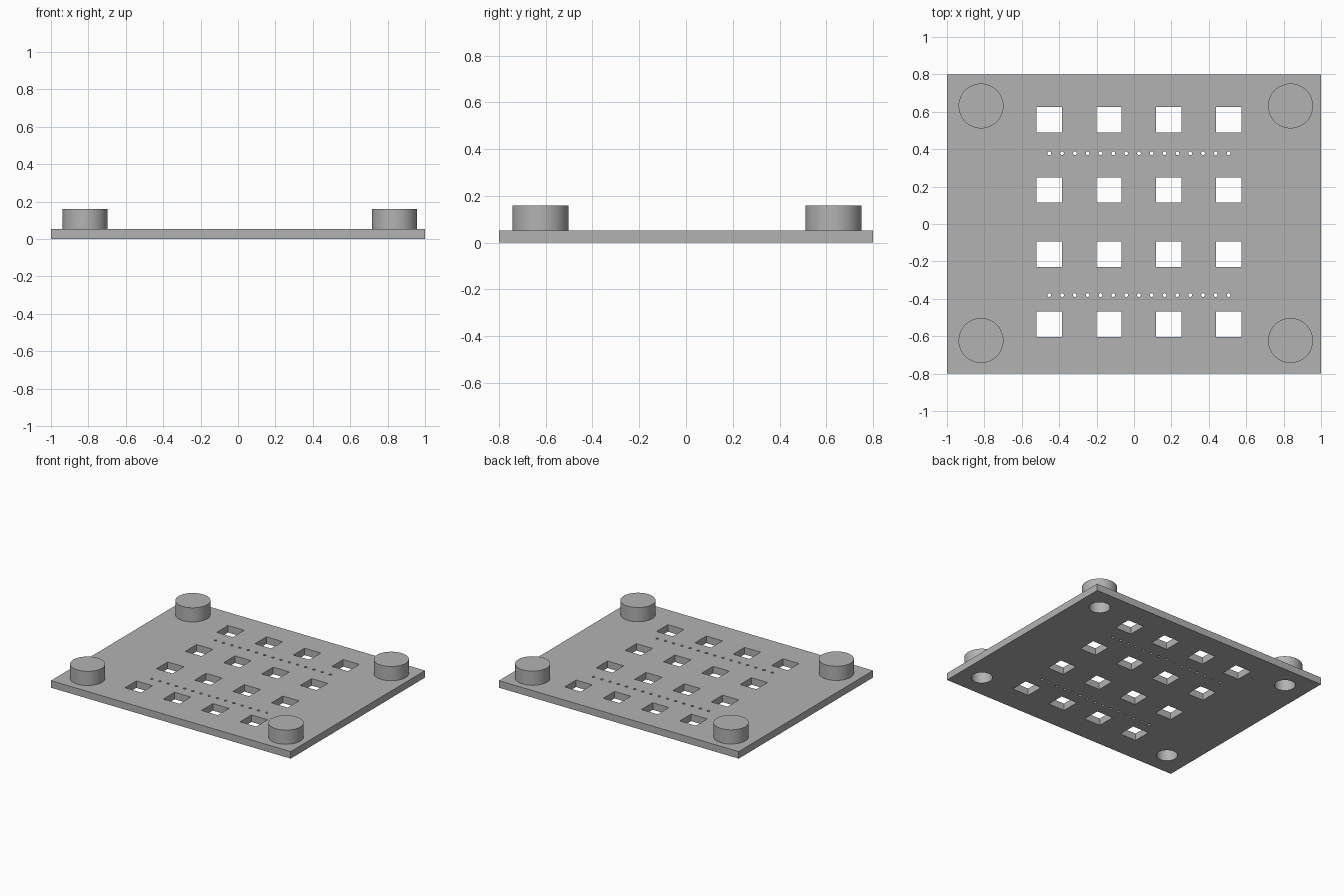
import bpy, bmesh, math
from mathutils import Matrix

old = bpy.data.objects.get("Cube")
if old:
    bpy.data.objects.remove(old, do_unlink=True)

PLATE_H, BOSS_H = 0.053, 0.16
BOSSES = [(x, y) for x in (-0.818, 0.837) for y in (-0.623, 0.631)]
WINDOW_X = (-0.453, -0.133, 0.186, 0.507)
WINDOW_Y = (-0.536, -0.162, 0.182, 0.557)
PIN_Y = (-0.38, 0.378)

grey = bpy.data.materials.new("plain grey")
grey.use_nodes = True
colour = (0.45, 0.45, 0.45, 1)
grey.diffuse_color = colour
grey.node_tree.nodes["Principled BSDF"].inputs["Base Color"].default_value = colour


def add_box(bm, x, y, sx, sy, z0, z1):
    m = Matrix.Translation((x, y, (z0 + z1) / 2)) @ Matrix.Diagonal((sx, sy, z1 - z0, 1))
    bmesh.ops.create_cube(bm, size=1, matrix=m)


def add_cylinder(bm, x, y, r, z0, z1, sides):
    bmesh.ops.create_cone(bm, cap_ends=True, segments=sides, radius1=r, radius2=r,
                          depth=z1 - z0, matrix=Matrix.Translation((x, y, (z0 + z1) / 2)))


def make_object(name, bm):
    mesh = bpy.data.meshes.new(name)
    bm.to_mesh(mesh)
    bm.free()
    mesh.materials.append(grey)
    obj = bpy.data.objects.new(name, mesh)
    bpy.context.collection.objects.link(obj)
    return obj


def apply_boolean(target, tool, operation):
    bpy.context.view_layer.objects.active = target
    mod = target.modifiers.new(operation.title(), "BOOLEAN")
    mod.operation, mod.solver, mod.object = operation, "EXACT", tool
    bpy.ops.object.modifier_apply(modifier=mod.name)
    bpy.data.objects.remove(tool, do_unlink=True)


# Base plate
bm = bmesh.new()
add_box(bm, 0, 0, 2, 1.6, 0, PLATE_H)
plate = make_object("mounting_plate", bm)

# Round corner bosses
bm = bmesh.new()
for x, y in BOSSES:
    add_cylinder(bm, x, y, 0.12, PLATE_H / 2, BOSS_H, 64)
apply_boolean(plate, make_object("corner_bosses", bm), "UNION")

# Square windows, pin hole rows and blind sockets under the bosses
bm = bmesh.new()
for y in WINDOW_Y:
    for x in WINDOW_X:
        add_box(bm, x, y, 0.135, 0.135, -0.1, 0.2)
for y in PIN_Y:
    for i in range(15):
        add_cylinder(bm, -0.453 + i * 0.0685, y, 0.01, -0.1, 0.2, 20)
for x, y in BOSSES:
    add_cylinder(bm, x, y, 0.072, -0.1, 0.107, 48)
apply_boolean(plate, make_object("hole_cutters", bm), "DIFFERENCE")

# Smooth round walls with crisp edges
bpy.ops.object.select_all(action="DESELECT")
plate.select_set(True)
bpy.context.view_layer.objects.active = plate
bpy.ops.object.shade_smooth_by_angle(angle=math.radians(30))
